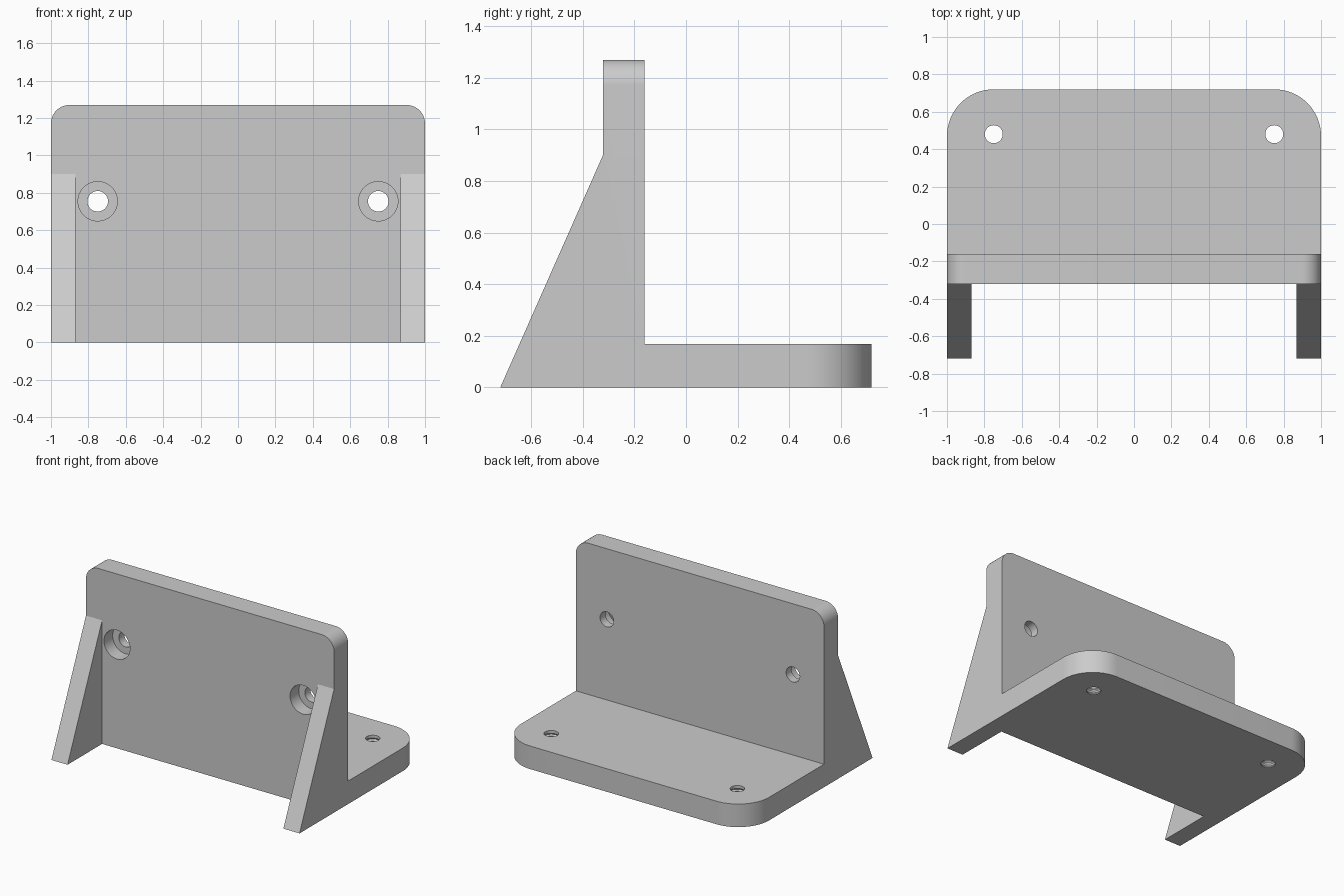
import bpy, bmesh, math
from mathutils import Vector, Matrix

cube = bpy.data.objects.get("Cube")
if cube:
    bpy.data.objects.remove(cube, do_unlink=True)

FRONT, BACK, WALL_FRONT, WALL_BACK = -0.72, 0.72, -0.322, -0.16
TOP, BASE_TOP, RIB_TOP, RIB_INNER = 1.27, 0.168, 0.9, 0.87

grey = bpy.data.materials.new("plain grey")
grey.use_nodes = True
colour = (0.6, 0.6, 0.6, 1)
grey.diffuse_color = colour
grey.node_tree.nodes["Principled BSDF"].inputs["Base Color"].default_value = colour


def make_object(name, bm):
    bmesh.ops.recalc_face_normals(bm, faces=bm.faces)
    mesh = bpy.data.meshes.new(name)
    bm.to_mesh(mesh)
    bm.free()
    mesh.materials.append(grey)
    obj = bpy.data.objects.new(name, mesh)
    bpy.context.collection.objects.link(obj)
    return obj


def round_edges(bm, test, radius):
    edges = [e for e in bm.edges if all(test(v.co) for v in e.verts)]
    bmesh.ops.bevel(bm, geom=edges, offset=radius, segments=16,
                    profile=0.5, affect='EDGES')


def lathe_cutter(name, profile, origin, direction):
    """Closed solid of revolution: profile holds (radius, distance) pairs."""
    bm = bmesh.new()
    rings = [[bm.verts.new((r * math.cos(a), r * math.sin(a), d))
              for a in (math.tau * i / 48 for i in range(48))]
             for r, d in profile]
    for low, high in zip(rings, rings[1:]):
        for i in range(48):
            j = (i + 1) % 48
            bm.faces.new((low[i], low[j], high[j], high[i]))
    bm.faces.new(rings[0][::-1])
    bm.faces.new(rings[-1])
    turn = Vector(direction).to_track_quat('Z', 'Y').to_matrix().to_4x4()
    bm.transform(Matrix.Translation(origin) @ turn)
    obj = make_object(name, bm)
    obj.hide_render = True
    return obj


# L-shaped body: upright wall and base plate in one extrusion
bm = bmesh.new()
outline = [(WALL_FRONT, 0), (BACK, 0), (BACK, BASE_TOP),
           (WALL_BACK, BASE_TOP), (WALL_BACK, TOP), (WALL_FRONT, TOP)]
side = bm.faces.new([bm.verts.new((-1, y, z)) for y, z in outline])
grown = bmesh.ops.extrude_face_region(bm, geom=[side], use_keep_orig=True)
bmesh.ops.translate(bm, vec=(2, 0, 0),
                    verts=[v for v in grown["geom"] if isinstance(v, bmesh.types.BMVert)])
bm.normal_update()

# Rounded corners, each picked as edges that keep one x
for s in (-1, 1):
    round_edges(bm, lambda c: c.x * s > 0.99 and c.y > BACK - 0.01, 0.25)
    round_edges(bm, lambda c: c.x * s > 0.99 and c.z > TOP - 0.01, 0.1)

# Side ribs: pull the lower strips of the wall front out into wedges
for point, normal in (((RIB_INNER, 0, 0), (1, 0, 0)), ((-RIB_INNER, 0, 0), (1, 0, 0)),
                      ((0, 0, RIB_TOP), (0, 0, 1))):
    bmesh.ops.bisect_plane(bm, geom=bm.verts[:] + bm.edges[:] + bm.faces[:],
                           plane_co=point, plane_no=normal)
bmesh.ops.recalc_face_normals(bm, faces=bm.faces)
strips = []
for f in bm.faces:
    c = f.calc_center_median()
    if f.normal.y < -0.9 and abs(c.x) > RIB_INNER and c.z < RIB_TOP:
        strips.append(f)
grown = bmesh.ops.extrude_face_region(bm, geom=strips)
for v in grown["geom"]:
    if isinstance(v, bmesh.types.BMVert) and v.co.z < 0.01:
        v.co.y = FRONT
bmesh.ops.remove_doubles(bm, verts=bm.verts, dist=0.0001)
bmesh.ops.dissolve_limit(bm, angle_limit=0.001, verts=bm.verts, edges=bm.edges)
bracket = make_object("angle_bracket", bm)

# Screw holes: counterbored in the wall, fine grooves in the base
depth = 0.1
wall_hole = [(0.105, -0.1), (0.105, depth), (0.055, depth), (0.055, 0.4)]
base_hole = [(0.048, -0.1)]
for i in range(5):
    z = 0.017 + i * 0.03
    base_hole += [(0.048, z - 0.01), (0.056, z), (0.048, z + 0.01)]
base_hole.append((0.048, 0.3))

cutters = []
for s in (-1, 1):
    cutters.append(lathe_cutter("wall_hole_cutter", wall_hole,
                                (s * 0.75, WALL_FRONT, 0.755), (0, 1, 0)))
    cutters.append(lathe_cutter("base_hole_cutter", base_hole,
                                (s * 0.75, 0.48, 0), (0, 0, 1)))

bpy.ops.object.select_all(action='DESELECT')
bracket.select_set(True)
bpy.context.view_layer.objects.active = bracket
for cutter in cutters:
    cut = bracket.modifiers.new("hole", 'BOOLEAN')
    cut.operation, cut.solver, cut.object = 'DIFFERENCE', 'EXACT', cutter
    bpy.ops.object.modifier_apply(modifier=cut.name)
    bpy.data.objects.remove(cutter, do_unlink=True)

bpy.ops.object.shade_smooth_by_angle(angle=math.radians(20))
